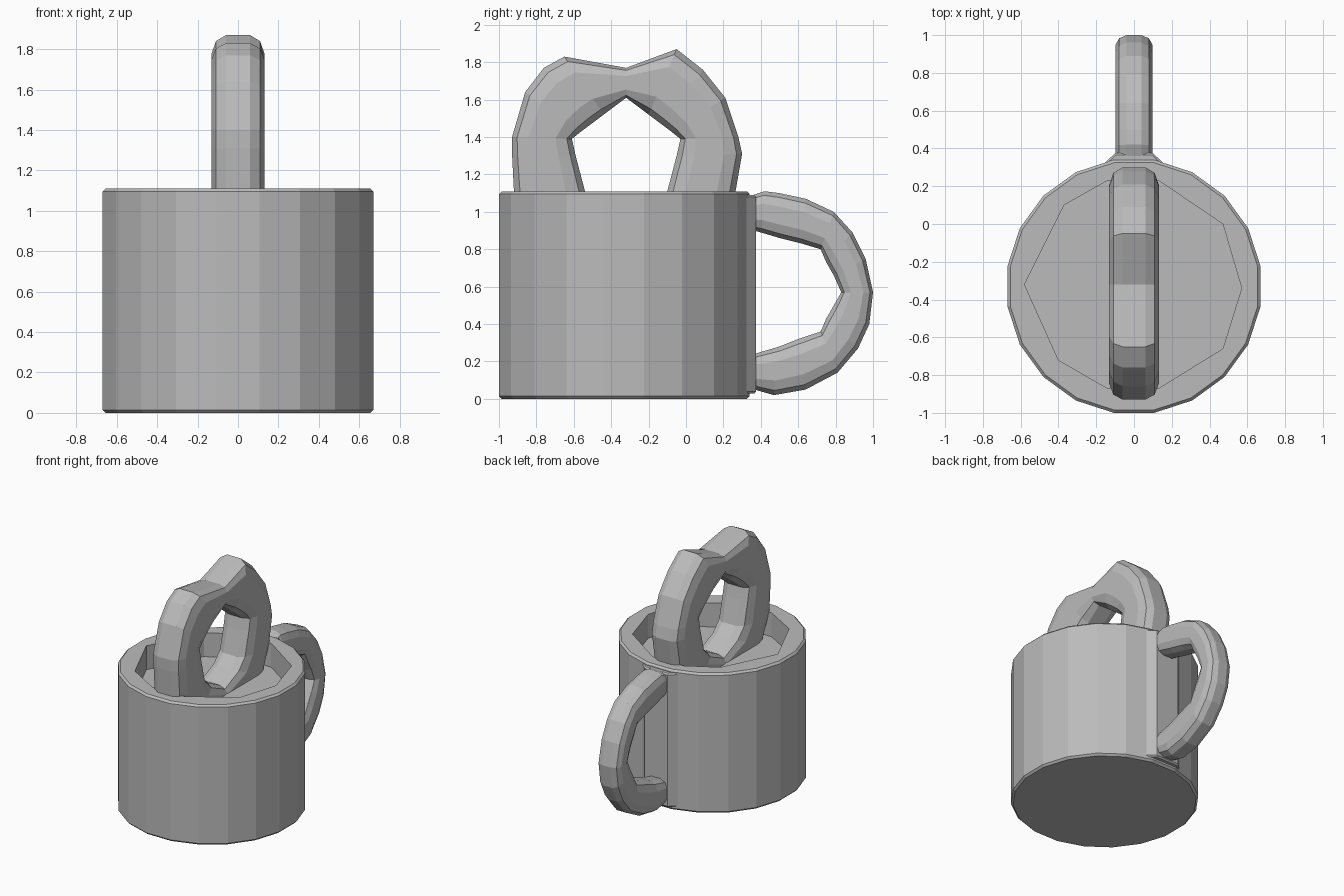
import bpy, bmesh, math
from mathutils import Vector

cube = bpy.data.objects.get("Cube")
if cube:
    bpy.data.objects.remove(cube, do_unlink=True)

GREY = (0.5, 0.5, 0.5, 1)
clay = bpy.data.materials.new("plain grey")
clay.use_nodes = True
clay.diffuse_color = GREY
clay.node_tree.nodes["Principled BSDF"].inputs["Base Color"].default_value = GREY

CENTRE_Y = -0.33


def finish(name, bm):
    bmesh.ops.recalc_face_normals(bm, faces=bm.faces)
    mesh = bpy.data.meshes.new(name)
    bm.to_mesh(mesh)
    bm.free()
    mesh.materials.append(clay)
    obj = bpy.data.objects.new(name, mesh)
    bpy.context.collection.objects.link(obj)
    return obj


def prism(name, outline, low, high, bevel=0):
    """Extrude a flat outline upwards and soften its top and bottom edges."""
    bm = bmesh.new()
    base = bm.faces.new([bm.verts.new((x, y, low)) for x, y in outline])
    top = bmesh.ops.extrude_face_region(bm, geom=[base])["geom"]
    moved = [v for v in top if isinstance(v, bmesh.types.BMVert)]
    bmesh.ops.translate(bm, verts=moved, vec=(0, 0, high - low))
    if bevel:
        rims = [e for e in bm.edges if abs(e.verts[0].co.z - e.verts[1].co.z) < bevel]
        bmesh.ops.bevel(bm, geom=rims, offset=bevel, segments=1, affect='EDGES')
    return finish(name, bm)


def loft(name, stations, half_width, closed=False, sides=12, power=0.7):
    """Sweep a rounded section spanning inner to outer points in the YZ plane."""
    bm = bmesh.new()
    rings = []
    for inner, outer in stations:
        a, b = Vector((0, *inner)), Vector((0, *outer))
        ring = []
        for i in range(sides):
            t = math.tau * (i + 0.5) / sides
            c, s = math.cos(t), math.sin(t)
            across = math.copysign(abs(c) ** power, c) * half_width
            along = math.copysign(abs(s) ** power, s)
            along /= math.cos(math.pi / sides) ** power
            ring.append(bm.verts.new((a + b) / 2 + (b - a) / 2 * along
                                     + Vector((across, 0, 0))))
        rings.append(ring)
    pairs = list(zip(rings, rings[1:]))
    if closed:
        pairs.append((rings[-1], rings[0]))
    else:
        bm.faces.new(rings[0])
        bm.faces.new(rings[-1])
    for r, q in pairs:
        for i in range(sides):
            j = (i + 1) % sides
            bm.faces.new((r[i], r[j], q[j], q[i]))
    return finish(name, bm)


# Cup body: twenty flat sides with a shallow faceted recess in the top
SIDES = 20
radius = 0.67 / math.cos(math.pi / SIDES)
angles = [math.tau * (i + 0.5) / SIDES for i in range(SIDES)]
body = prism("cup_body", [(radius * math.cos(t), CENTRE_Y + radius * math.sin(t))
                          for t in angles], 0, 1.11, 0.015)
opening = [(-0.58, -0.32), (-0.4, -0.72), (-0.14, -0.87), (0.13, -0.87), (0.47, -0.66),
           (0.57, -0.34), (0.47, 0), (0.13, 0.23), (-0.14, 0.23), (-0.37, 0.1)]
cutter = prism("recess_cutter", opening, 0.92, 1.3)
cutter.hide_render = True
cut = body.modifiers.new("recess", 'BOOLEAN')
cut.operation = 'DIFFERENCE'
cut.solver = 'EXACT'
cut.object = cutter
bpy.context.view_layer.objects.active = body
body.select_set(True)
bpy.ops.object.modifier_apply(modifier=cut.name)
bpy.data.objects.remove(cutter, do_unlink=True)

# Upright strip that carries the handle
prism("handle_mount", [(-0.17, 0.31), (0.17, 0.31), (0.1, 0.375), (-0.1, 0.375)],
      0.03, 1.09, 0.01)

# Side handle, angular inside and rounder outside
loft("handle", [
    ((0.33, 0.91), (0.33, 1.08)), ((0.4, 0.89), (0.42, 1.11)),
    ((0.5, 0.86), (0.5, 1.1)), ((0.62, 0.83), (0.64, 1.07)),
    ((0.72, 0.8), (0.79, 1)), ((0.75, 0.73), (0.89, 0.89)),
    ((0.79, 0.66), (0.96, 0.75)), ((0.83, 0.57), (1, 0.57)),
    ((0.79, 0.5), (0.98, 0.4)), ((0.75, 0.43), (0.92, 0.27)),
    ((0.72, 0.36), (0.81, 0.14)), ((0.6, 0.32), (0.64, 0.05)),
    ((0.5, 0.28), (0.47, 0.02)), ((0.33, 0.23), (0.33, 0.06))], 0.1)

# Upright ring standing in the recess: shared inner edge, two outer halves
inner = [(0.12, 1.52), (0.18, 1.475), (0.24, 1.43), (0.29, 1.39),
         (0.27, 1.3), (0.22, 1.11), (0.14, 1.04)]
back = [(0.27, 1.87), (0.41, 1.76), (0.53, 1.61), (0.6, 1.4),
        (0.62, 1.31), (0.585, 1.11), (0.5, 0.88)]
front = [(0.33, 1.83), (0.44, 1.77), (0.54, 1.64), (0.61, 1.4),
         (0.61, 1.31), (0.6, 1.11), (0.5, 0.88)]
MIDDLE = -0.32


def half(outer, sign):
    place = lambda p: (MIDDLE + sign * p[0], p[1])
    return [(place(a), place(b)) for a, b in zip(inner, outer)]


top = ((MIDDLE, 1.61), (MIDDLE, 1.77))
bottom = ((MIDDLE, 0.97), (MIDDLE, 0.75))
loft("upright_ring", [top] + half(back, 1) + [bottom] + half(front, -1)[::-1],
     0.135, closed=True, power=0.6)
